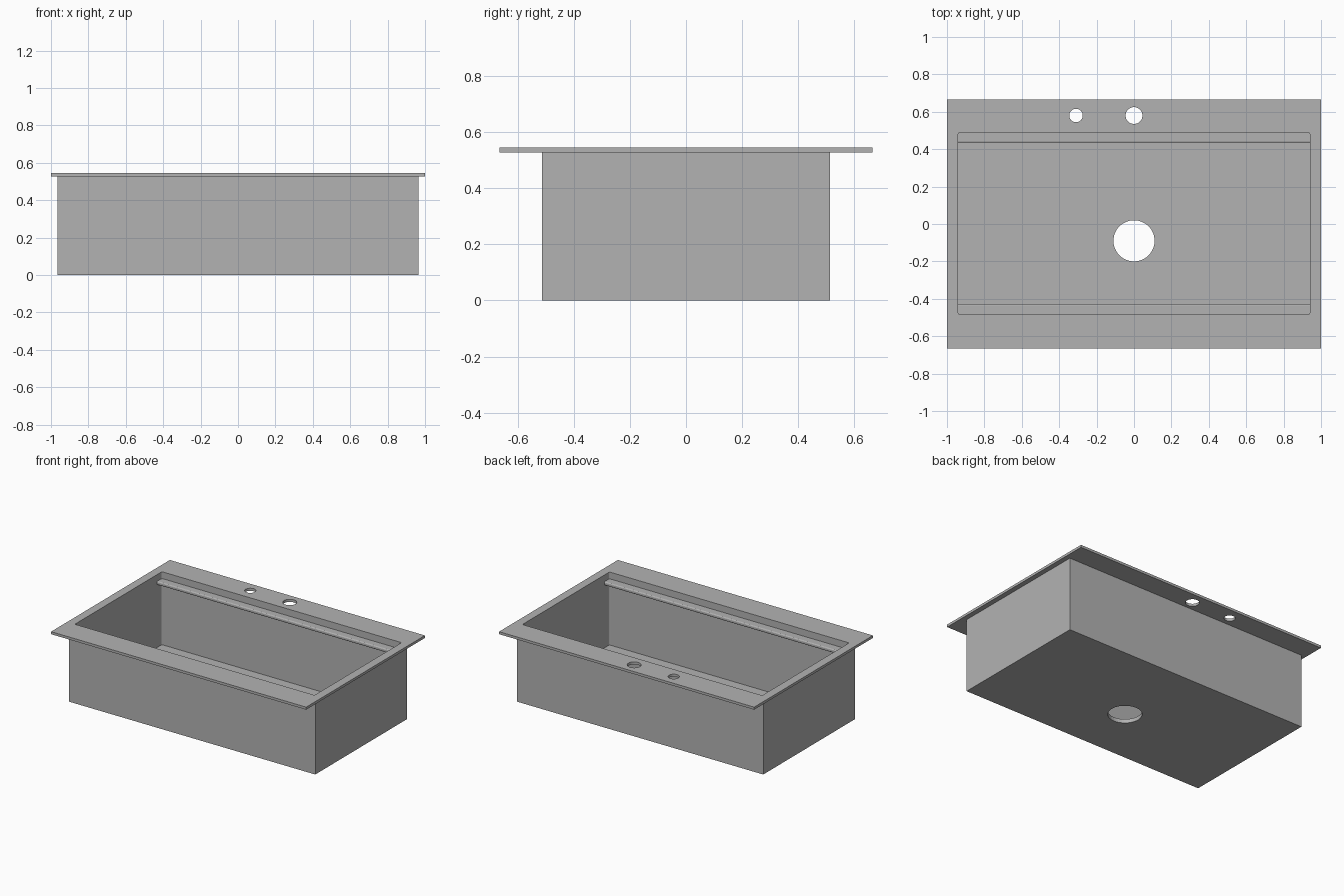
import bpy, bmesh

cube = bpy.data.objects.get("Cube")
if cube:
    bpy.data.objects.remove(cube, do_unlink=True)

steel = bpy.data.materials.new("grey steel")
steel.use_nodes = True
steel.diffuse_color = (0.45, 0.45, 0.45, 1)
steel.node_tree.nodes["Principled BSDF"].inputs["Base Color"].default_value = steel.diffuse_color

RIM_TOP, RIM_UNDER = 0.545, 0.527
FLOOR = 0.028
IN_X, IN_FRONT, IN_BACK = 0.94, -0.485, 0.49


def make_object(name, bm):
    bmesh.ops.recalc_face_normals(bm, faces=bm.faces)
    mesh = bpy.data.meshes.new(name)
    bm.to_mesh(mesh)
    bm.free()
    mesh.materials.append(steel)
    obj = bpy.data.objects.new(name, mesh)
    bpy.context.collection.objects.link(obj)
    return obj


# Basin and rim: rectangular rings joined from the inner floor to the underside
rings = [
    (IN_X, IN_FRONT, IN_BACK, FLOOR),
    (IN_X, IN_FRONT, IN_BACK, RIM_TOP),
    (1.0, -0.665, 0.665, RIM_TOP),
    (1.0, -0.665, 0.665, RIM_UNDER),
    (0.965, -0.513, 0.513, RIM_UNDER),
    (0.965, -0.513, 0.513, 0.0),
]
bm = bmesh.new()
loops = [[bm.verts.new(p) for p in ((-x, a, z), (x, a, z), (x, b, z), (-x, b, z))]
         for x, a, b, z in rings]
for low, high in zip(loops, loops[1:]):
    for i in range(4):
        j = (i + 1) % 4
        bm.faces.new((low[i], low[j], high[j], high[i]))
bm.faces.new(loops[0])
bm.faces.new(loops[-1])
# Slightly rounded upright corners inside the basin
corners = [bm.edges.get((a, b)) for a, b in zip(loops[0], loops[1])]
bmesh.ops.bevel(bm, geom=corners, offset=0.01, segments=3, profile=0.5, affect='EDGES')
sink = make_object("sink_basin", bm)

# Drain and tap holes
for name, x, y, radius, z in (("drain_cutter", 0, -0.09, 0.11, 0.01),
                              ("tap_cutter", 0, 0.58, 0.045, RIM_TOP),
                              ("dispenser_cutter", -0.31, 0.58, 0.036, RIM_TOP)):
    bpy.ops.mesh.primitive_cylinder_add(vertices=48, radius=radius, depth=0.1, location=(x, y, z))
    cutter = bpy.context.object
    cutter.name = name
    cutter.hide_render = True
    cutter.hide_set(True)
    hole = sink.modifiers.new(name, 'BOOLEAN')
    hole.operation = 'DIFFERENCE'
    hole.solver = 'EXACT'
    hole.object = cutter

# Apply the cuts and drop the cutters
bpy.context.view_layer.update()
cut_mesh = bpy.data.meshes.new_from_object(
    sink.evaluated_get(bpy.context.evaluated_depsgraph_get()))
cutters = [m.object for m in sink.modifiers]
sink.modifiers.clear()
sink.data = cut_mesh
for cutter in cutters:
    bpy.data.objects.remove(cutter, do_unlink=True)


# Accessory rails along the front and back walls, with a rounded nose
def rail(name, wall, nose):
    top, bottom = 0.497, 0.472
    bm = bmesh.new()
    ends = [[bm.verts.new((x, y, z)) for y, z in
             ((wall, bottom), (nose, bottom), (nose, top), (wall, top))]
            for x in (-IN_X, IN_X)]
    for i in range(4):
        j = (i + 1) % 4
        bm.faces.new((ends[0][i], ends[0][j], ends[1][j], ends[1][i]))
    for end in ends:
        bm.faces.new(end)
    edges = [bm.edges.get((ends[0][i], ends[1][i])) for i in (1, 2)]
    bmesh.ops.bevel(bm, geom=edges, offset=0.008, segments=3, profile=0.5, affect='EDGES')
    return make_object(name, bm)


rail("back_rail", IN_BACK, 0.435)
rail("front_rail", IN_FRONT, -0.427)
